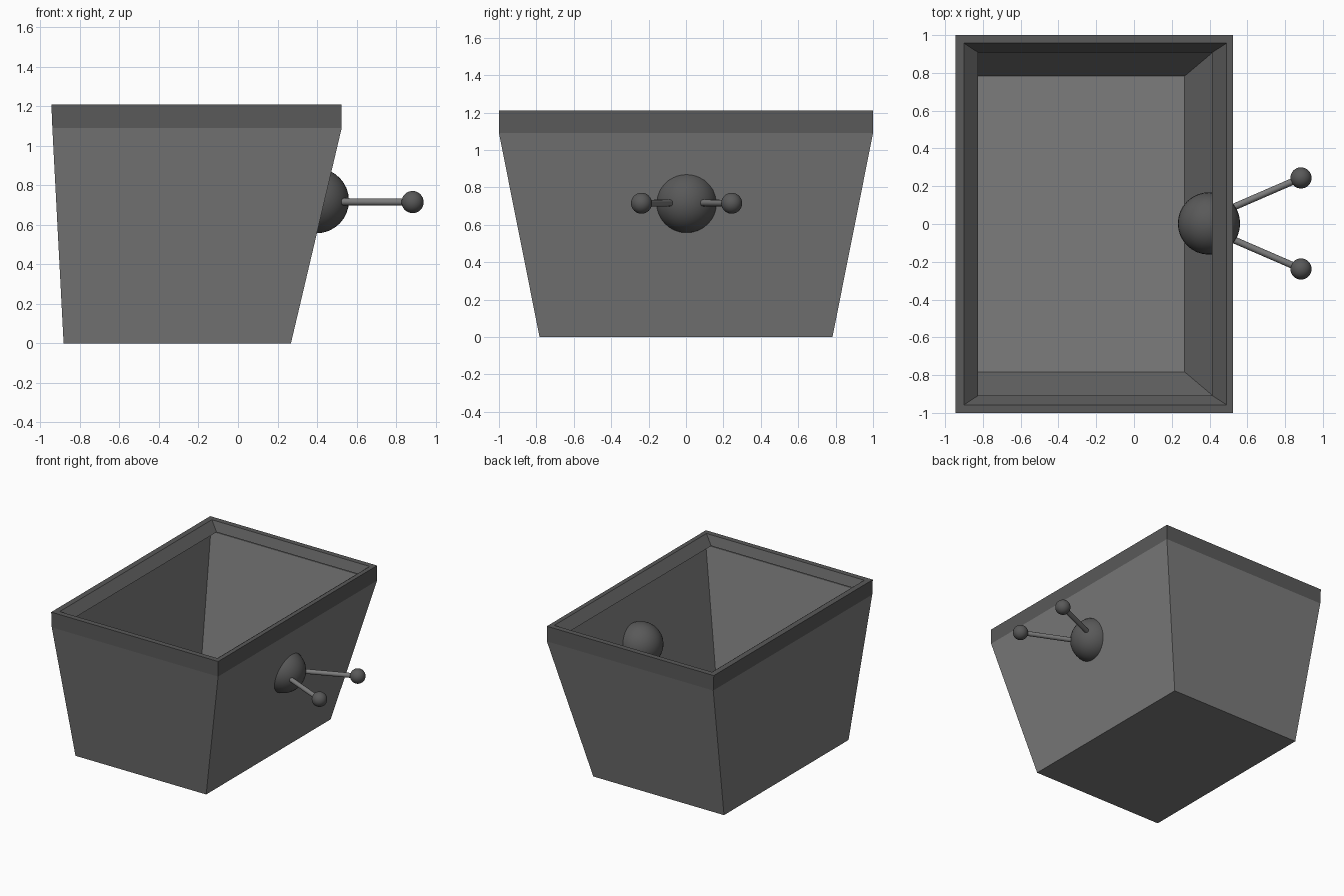
import bpy
from mathutils import Vector

cube = bpy.data.objects.get("Cube")
if cube:
    bpy.data.objects.remove(cube, do_unlink=True)


def material(name, value):
    mat = bpy.data.materials.new(name)
    mat.use_nodes = True
    colour = (value, value, value, 1)
    mat.diffuse_color = colour
    mat.node_tree.nodes["Principled BSDF"].inputs["Base Color"].default_value = colour
    return mat


body_grey = material("body grey", 0.2)
dark_grey = material("dark grey", 0.1)


def loft(name, rings, mat, floor=False):
    """Skin rectangles given as (left, right, half depth, height)."""
    verts = []
    for left, right, depth, z in rings:
        verts += [(left, -depth, z), (right, -depth, z), (right, depth, z), (left, depth, z)]
    faces = [(4 * r + i, 4 * r + (i + 1) % 4, 4 * r + 4 + (i + 1) % 4, 4 * r + 4 + i)
             for r in range(len(rings) - 1) for i in range(4)]
    if floor:
        faces.append((3, 2, 1, 0))
    mesh = bpy.data.meshes.new(name)
    mesh.from_pydata(verts, [], faces)
    mesh.materials.append(mat)
    obj = bpy.data.objects.new(name, mesh)
    bpy.context.collection.objects.link(obj)


def finish(name, mat):
    obj = bpy.context.object
    obj.name = name
    obj.data.materials.append(mat)
    bpy.ops.object.shade_smooth_by_angle()


def ball(name, centre, radius):
    bpy.ops.mesh.primitive_uv_sphere_add(segments=32, ring_count=16, radius=radius, location=centre)
    finish(name, dark_grey)


def rod(name, start, end, radius):
    start, end = Vector(start), Vector(end)
    axis = end - start
    bpy.ops.mesh.primitive_cylinder_add(vertices=16, radius=radius, depth=axis.length,
                                        location=(start + end) / 2,
                                        rotation=axis.to_track_quat("Z", "Y").to_euler())
    finish(name, body_grey)


# Thin tapered bin, open at the top
bottom = (-0.883, 0.268, 0.783, 0)
rim_base = (-0.94, 0.525, 1.0, 1.09)
loft("bin_body", [bottom, rim_base], body_grey, floor=True)

# Rim band, flat top and sloping inner lip
loft("bin_rim", [rim_base, (-0.945, 0.525, 1.0, 1.21),
                 (-0.9, 0.49, 0.957, 1.21), (-0.825, 0.414, 0.908, 1.15)], dark_grey)

# Round hub through the wall, with two splayed knobbed rods
ball("hub", (0.397, 0.003, 0.722), 0.165)
for side, label in ((1, "back"), (-1, "front")):
    tip = (0.884, 0.003 + side * 0.241, 0.715)
    rod(label + "_rod", (0.42, 0.003 + side * 0.04, 0.717), tip, 0.018)
    ball(label + "_knob", tip, 0.056)
